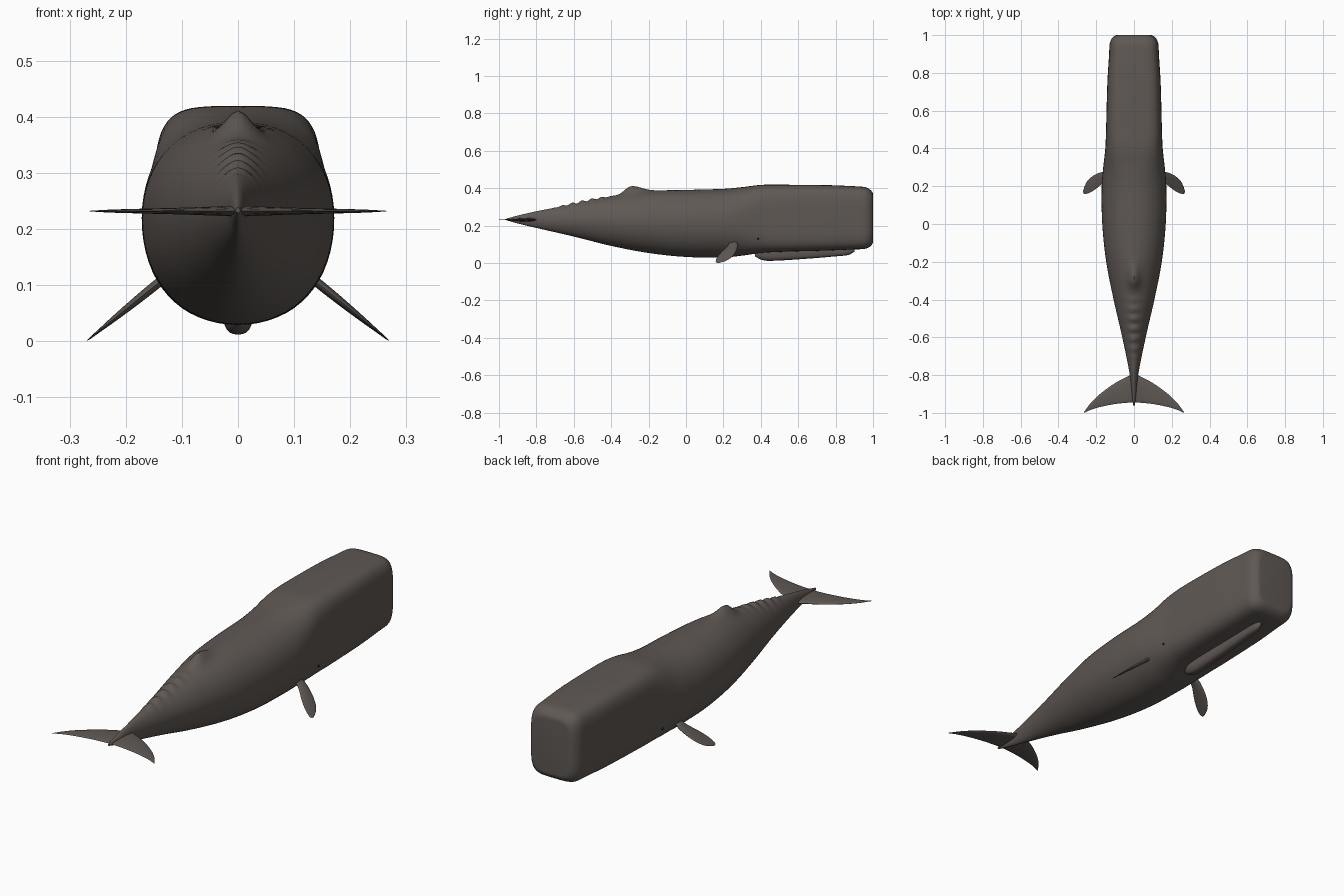
import bpy, bmesh, math
from mathutils import Matrix, Vector

cube = bpy.data.objects.get("Cube")
if cube:
    bpy.data.objects.remove(cube)


def material(name, colour):
    mat = bpy.data.materials.new(name)
    mat.use_nodes = True
    mat.diffuse_color = (*colour, 1)
    mat.node_tree.nodes["Principled BSDF"].inputs["Base Color"].default_value = (*colour, 1)
    return mat


skin = material("grey brown skin", (0.115, 0.099, 0.089))
eye_dark = material("dark eye", (0.02, 0.018, 0.016))


def loft(name, rings, mat, mirror=False):
    """Skin a closed surface over rings of equal point count."""
    bm = bmesh.new()
    loops = [[bm.verts.new(p) for p in ring] for ring in rings]
    n = len(loops[0])
    for a, b in zip(loops, loops[1:]):
        for i in range(n):
            j = (i + 1) % n
            bm.faces.new((a[i], a[j], b[j], b[i]))
    bm.faces.new(loops[0])
    bm.faces.new(loops[-1])
    bmesh.ops.recalc_face_normals(bm, faces=bm.faces[:])
    mesh = bpy.data.meshes.new(name)
    bm.to_mesh(mesh)
    bm.free()
    obj = bpy.data.objects.new(name, mesh)
    bpy.context.collection.objects.link(obj)
    mesh.materials.append(mat)
    if mirror:
        mod = obj.modifiers.new("Mirror", 'MIRROR')
        mod.use_mirror_merge = False
    finish(obj)
    return obj


def finish(obj):
    bpy.ops.object.select_all(action='DESELECT')
    obj.select_set(True)
    bpy.context.view_layer.objects.active = obj
    bpy.ops.object.shade_smooth_by_angle(angle=math.radians(50))


def sample(table, x):
    """Smooth interpolation of rows (x, a, b, ...) with finite-difference slopes."""
    x = min(max(x, table[0][0]), table[-1][0])
    k = next(i for i in range(len(table) - 1) if x <= table[i + 1][0])
    p, q = table[k], table[k + 1]
    before, after = table[max(k - 1, 0)], table[min(k + 2, len(table) - 1)]
    h = q[0] - p[0]
    t = (x - p[0]) / h
    out = []
    for c in range(1, len(p)):
        m0 = (q[c] - before[c]) / (q[0] - before[0]) * h
        m1 = (after[c] - p[c]) / (after[0] - p[0]) * h
        out.append((2*t**3 - 3*t**2 + 1) * p[c] + (t**3 - 2*t**2 + t) * m0
                   + (3*t**2 - 2*t**3) * q[c] + (t**3 - t**2) * m1)
    return out


def section(y, w, low, high, mid, power, sides=64):
    """Rounded cross-section, from oval to boxy as power grows."""
    pts = []
    for i in range(sides):
        a = 2 * math.pi * i / sides
        c, s = math.cos(a), math.sin(a)
        x = w * math.copysign(abs(c) ** (2 / power), c)
        r = (high - mid) if s > 0 else (mid - low)
        pts.append(Vector((x, y, mid + r * math.copysign(abs(s) ** (2 / power), s))))
    return pts


# Body: y, half width, underside, back, height of widest point, squareness
BODY = [
    (-0.96, 0.004, 0.229, 0.238, 0.233, 2.0),
    (-0.90, 0.012, 0.212, 0.254, 0.233, 1.9),
    (-0.80, 0.022, 0.188, 0.277, 0.233, 1.85),
    (-0.60, 0.062, 0.142, 0.315, 0.230, 1.85),
    (-0.40, 0.108, 0.092, 0.356, 0.226, 1.9),
    (-0.20, 0.147, 0.054, 0.385, 0.222, 2.0),
    (0.00, 0.168, 0.033, 0.391, 0.220, 2.1),
    (0.20, 0.171, 0.030, 0.397, 0.220, 2.2),
    (0.30, 0.163, 0.040, 0.406, 0.224, 2.6),
    (0.40, 0.152, 0.054, 0.418, 0.230, 3.6),
    (0.50, 0.148, 0.060, 0.419, 0.235, 4.3),
    (0.75, 0.141, 0.067, 0.417, 0.238, 4.6),
    (0.90, 0.132, 0.073, 0.411, 0.240, 4.6),
    (1.00, 0.128, 0.076, 0.405, 0.240, 4.6),
]


def back_relief(y):
    """Low dorsal hump followed by a row of knuckles."""
    spread = 0.075 if y > -0.295 else 0.045
    hump = 0.037 * math.exp(-((y + 0.295) / spread) ** 2)
    knuckles = 0.0
    if -0.72 < y < -0.37:
        fade = math.sin(math.pi * (y + 0.72) / 0.35)
        knuckles = 0.006 * fade * (1 + math.cos(2 * math.pi * (y + 0.45) / 0.053))
    return hump + knuckles


rings = []
for i in range(190):
    y = -0.96 + i * 0.01
    ring = section(y, *sample(BODY, y))
    for p in ring:
        if p.z > 0.25:
            p.z += back_relief(y) * math.exp(-(p.x / 0.03) ** 2)
    rings.append(ring)
# Rounded front of the head
for i in range(1, 11):
    a = math.pi / 2 * i / 10
    y = 0.94 + 0.06 * math.sin(a)
    w, low, high, mid, power = sample(BODY, y)
    inset = 1 - math.cos(a)
    rings.append(section(y, w - 0.04 * inset, low + 0.04 * inset, high - 0.04 * inset, mid, power))
loft("body", rings, skin)

# Narrow lower jaw under the head
JAW = [
    (0.37, 0.008, 0.035, 0.065, 0.050, 2.2),
    (0.40, 0.022, 0.019, 0.085, 0.055, 2.5),
    (0.44, 0.027, 0.012, 0.090, 0.055, 2.6),
    (0.60, 0.025, 0.020, 0.095, 0.058, 2.6),
    (0.80, 0.021, 0.036, 0.100, 0.064, 2.6),
    (0.87, 0.017, 0.044, 0.100, 0.068, 2.4),
    (0.90, 0.005, 0.060, 0.085, 0.070, 2.2),
]
loft("lower_jaw", [section(y, *sample(JAW, y), sides=28)
                   for y in (0.37 + 0.53 * i / 50 for i in range(51))], skin)


def fin(name, table, place):
    """Thin fin: rows of span, leading edge, trailing edge, thickness."""
    rings, steps, sides = [], 24, 16
    for i in range(steps + 1):
        t = math.sin(math.pi / 2 * i / steps)
        span = table[0][0] + (table[-1][0] - table[0][0]) * t
        lead, trail, thick = sample(table, span)
        ring = []
        for k in range(sides):
            a = 2 * math.pi * k / sides
            u = (1 - math.cos(a)) / 2
            z = thick / 2 * math.sin(a) * (1.25 - 0.5 * u)
            ring.append(place @ Vector((span, lead + (trail - lead) * u, z)))
        rings.append(ring)
    return loft(name, rings, skin, mirror=True)


# Tail flukes
FLUKE = [
    (0.0, -0.785, -0.945, 0.020),
    (0.03, -0.805, -0.946, 0.017),
    (0.10, -0.842, -0.953, 0.012),
    (0.18, -0.900, -0.969, 0.008),
    (0.23, -0.949, -0.984, 0.005),
    (0.265, -0.996, -1.000, 0.001),
]
fin("tail_flukes", FLUKE, Matrix.Translation((0, 0, 0.232)))

# Flippers slope outward and down
FLIPPER = [
    (-0.02, 0.275, 0.235, 0.016),
    (0.02, 0.277, 0.222, 0.016),
    (0.07, 0.266, 0.190, 0.013),
    (0.11, 0.247, 0.169, 0.009),
    (0.14, 0.222, 0.160, 0.005),
    (0.157, 0.193, 0.160, 0.003),
    (0.163, 0.176, 0.168, 0.001),
]
fin("flippers", FLIPPER,
    Matrix.Translation((0.142, 0, 0.104)) @ Matrix.Rotation(math.radians(39), 4, 'Y'))

# Small eyes on the sides of the head
for side, name in ((1, "left_eye"), (-1, "right_eye")):
    bpy.ops.mesh.primitive_uv_sphere_add(segments=12, ring_count=8, radius=0.005,
                                         location=(side * 0.148, 0.385, 0.13))
    eye = bpy.context.object
    eye.name = name
    eye.data.materials.append(eye_dark)
    finish(eye)
